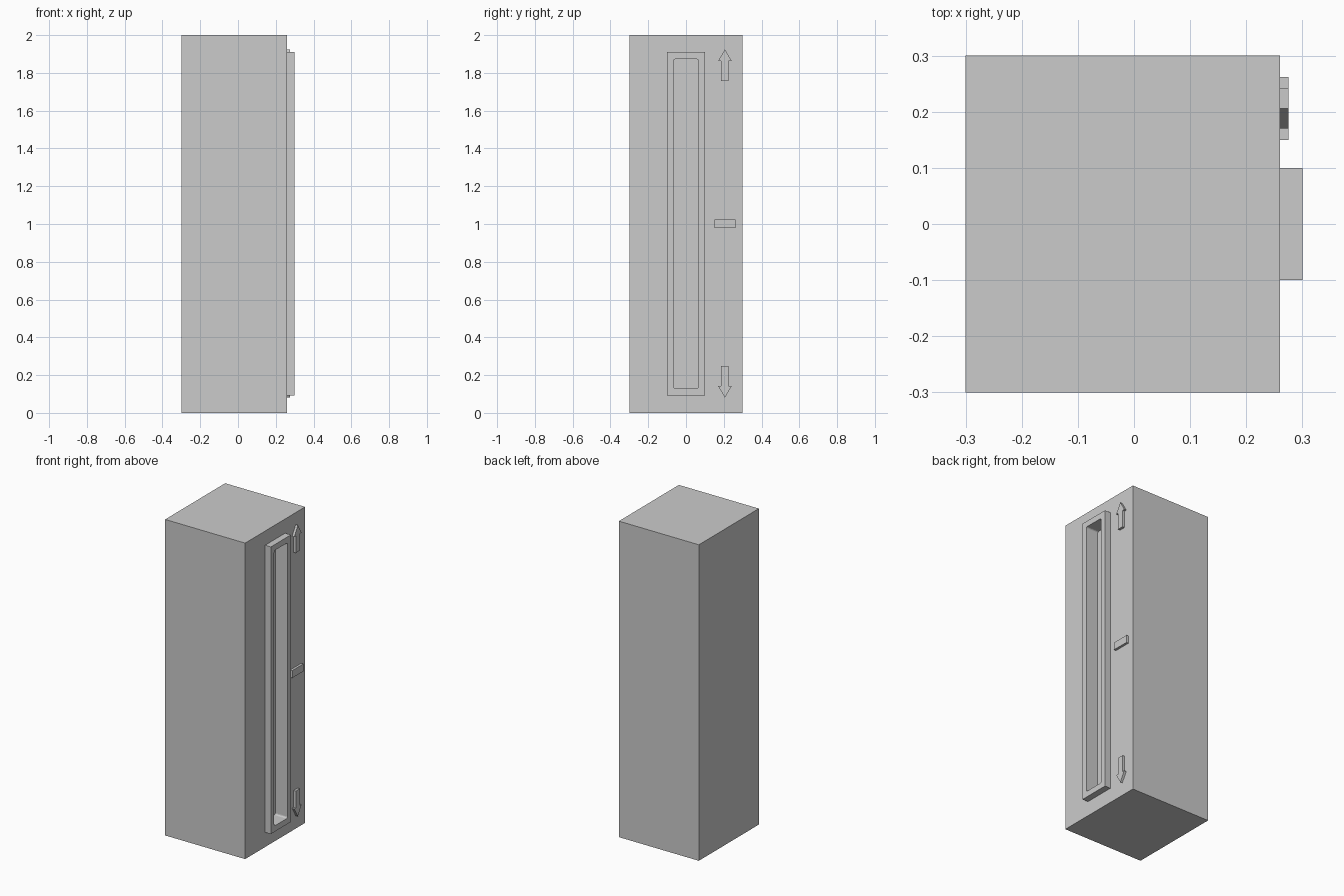
import bpy, bmesh

if "Cube" in bpy.data.objects:
    bpy.data.objects.remove(bpy.data.objects["Cube"])

FACE_X = 0.26      # plane of the panel face


def finish(name, bm):
    bmesh.ops.recalc_face_normals(bm, faces=bm.faces)
    mesh = bpy.data.meshes.new(name)
    bm.to_mesh(mesh)
    bm.free()
    obj = bpy.data.objects.new(name, mesh)
    bpy.context.collection.objects.link(obj)
    return obj


def plate(name, outline, x0, x1, bevel=0.0):
    """Extrude a (y, z) outline from x0 to x1, optionally rounding its corners."""
    bm = bmesh.new()
    face = bm.faces.new([bm.verts.new((x0, y, z)) for y, z in outline])
    ext = bmesh.ops.extrude_face_region(bm, geom=[face])
    verts = [v for v in ext["geom"] if isinstance(v, bmesh.types.BMVert)]
    bmesh.ops.translate(bm, verts=verts, vec=(x1 - x0, 0, 0))
    if bevel:
        edges = [e for e in bm.edges if abs(e.verts[0].co.x - e.verts[1].co.x) > 1e-4]
        bmesh.ops.bevel(bm, geom=edges, offset=bevel, segments=3,
                        profile=0.5, affect='EDGES')
    return finish(name, bm)


def rect(y0, y1, z0, z1):
    return [(y0, z0), (y1, z0), (y1, z1), (y0, z1)]


# Main block and raised slot frame
body = plate("body", rect(-0.3, 0.3, 0, 2), -0.3, FACE_X)
frame = plate("slot_frame", rect(-0.1, 0.1, 0.093, 1.91), FACE_X, 0.3)

# Slot recess, cut through the frame into the block
cutter = plate("slot_cutter", rect(-0.066, 0.066, 0.13, 1.873), 0.215, 0.34, 0.01)
cutter.hide_render = True
cutter.hide_viewport = True
for obj in (body, frame):
    mod = obj.modifiers.new("slot", 'BOOLEAN')
    mod.operation = 'DIFFERENCE'
    mod.solver = 'EXACT'
    mod.object = cutter

# Up and down arrows, mirrored about the middle height
arrow = [(0.185, 1.756), (0.226, 1.756), (0.226, 1.863), (0.242, 1.863),
         (0.206, 1.924), (0.17, 1.863), (0.185, 1.863)]
plate("up_arrow", arrow, FACE_X, 0.275)
plate("down_arrow", [(y, 2.005 - z) for y, z in arrow], FACE_X, 0.275)

# Centre mark
plate("centre_mark", rect(0.15, 0.262, 0.978, 1.025), FACE_X, 0.275)
